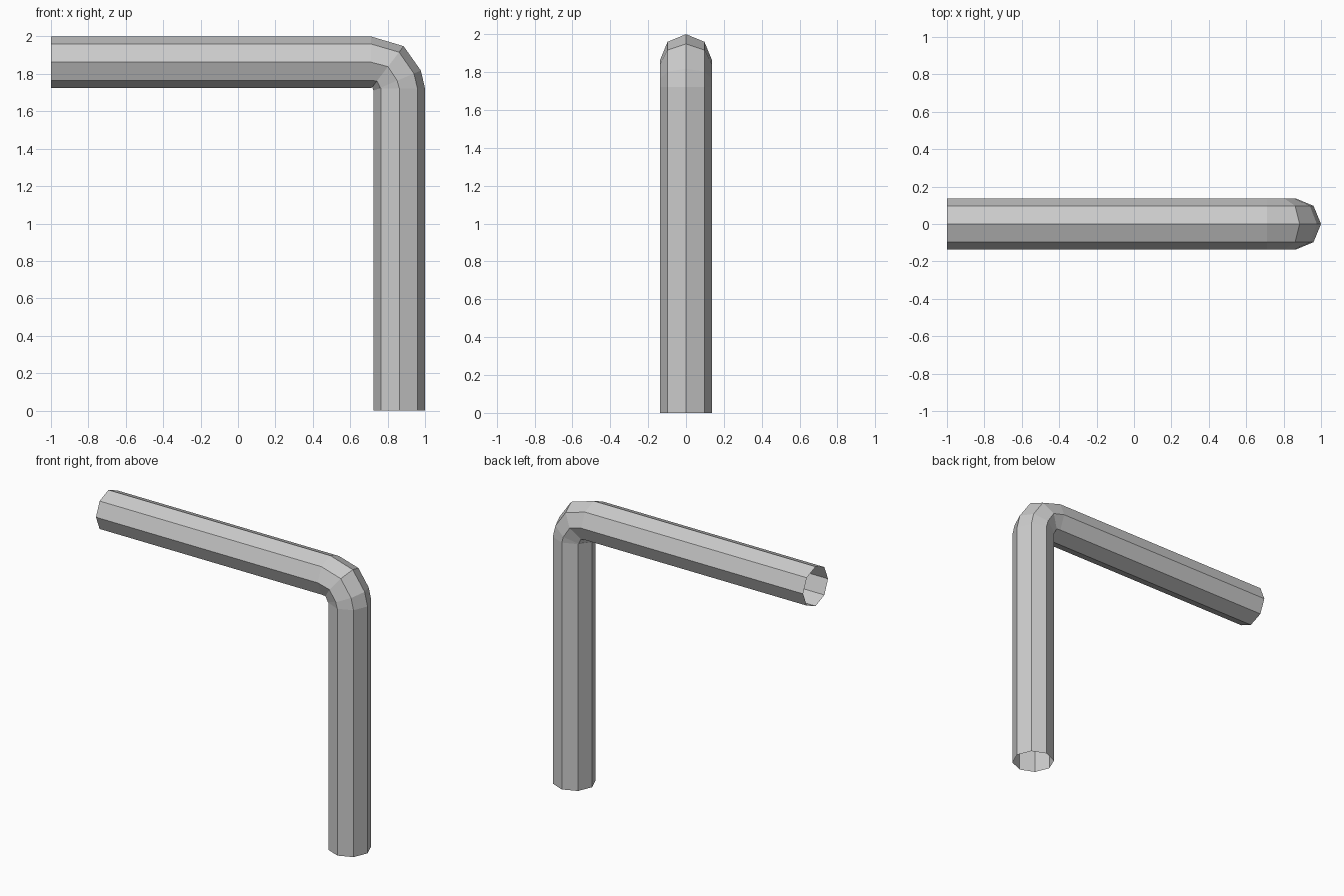
import bpy, bmesh
from math import sin, cos, radians, tau

if "Cube" in bpy.data.objects:
    bpy.data.objects.remove(bpy.data.objects["Cube"])

RADIUS, SIDES = 0.1375, 8

# Path stations: centre x, centre z, tilt of the ring's outward direction from vertical
stations = [
    (-1.0, 1.8625, 0),      # open end of the horizontal arm
    (0.712, 1.8625, 0),     # bend start
    (0.802, 1.839, 37.5),
    (0.851, 1.764, 67),
    (0.8625, 1.722, 90),    # bend end
    (0.8625, 0.0, 90),      # open foot
]

bm = bmesh.new()


def ring(x, z, tilt):
    """Octagonal cross-section with one corner on the outside of the bend."""
    t = radians(tilt)
    verts = []
    for i in range(SIDES):
        a = tau * i / SIDES
        out, side = RADIUS * cos(a), RADIUS * sin(a)
        verts.append(bm.verts.new((x + out * sin(t), side, z + out * cos(t))))
    return verts


# Bent pipe, open at both ends
rings = [ring(*s) for s in stations]
for a, b in zip(rings, rings[1:]):
    for i in range(SIDES):
        j = (i + 1) % SIDES
        bm.faces.new((a[i], a[j], b[j], b[i]))
bm.normal_update()
# Face the walls outward (top of the arm must point up)
top = max(bm.faces, key=lambda f: f.calc_center_median().z)
if top.normal.z < 0:
    bmesh.ops.reverse_faces(bm, faces=bm.faces[:])

mesh = bpy.data.meshes.new("bent_pipe")
bm.to_mesh(mesh)
bm.free()
bpy.context.collection.objects.link(bpy.data.objects.new("bent_pipe", mesh))
